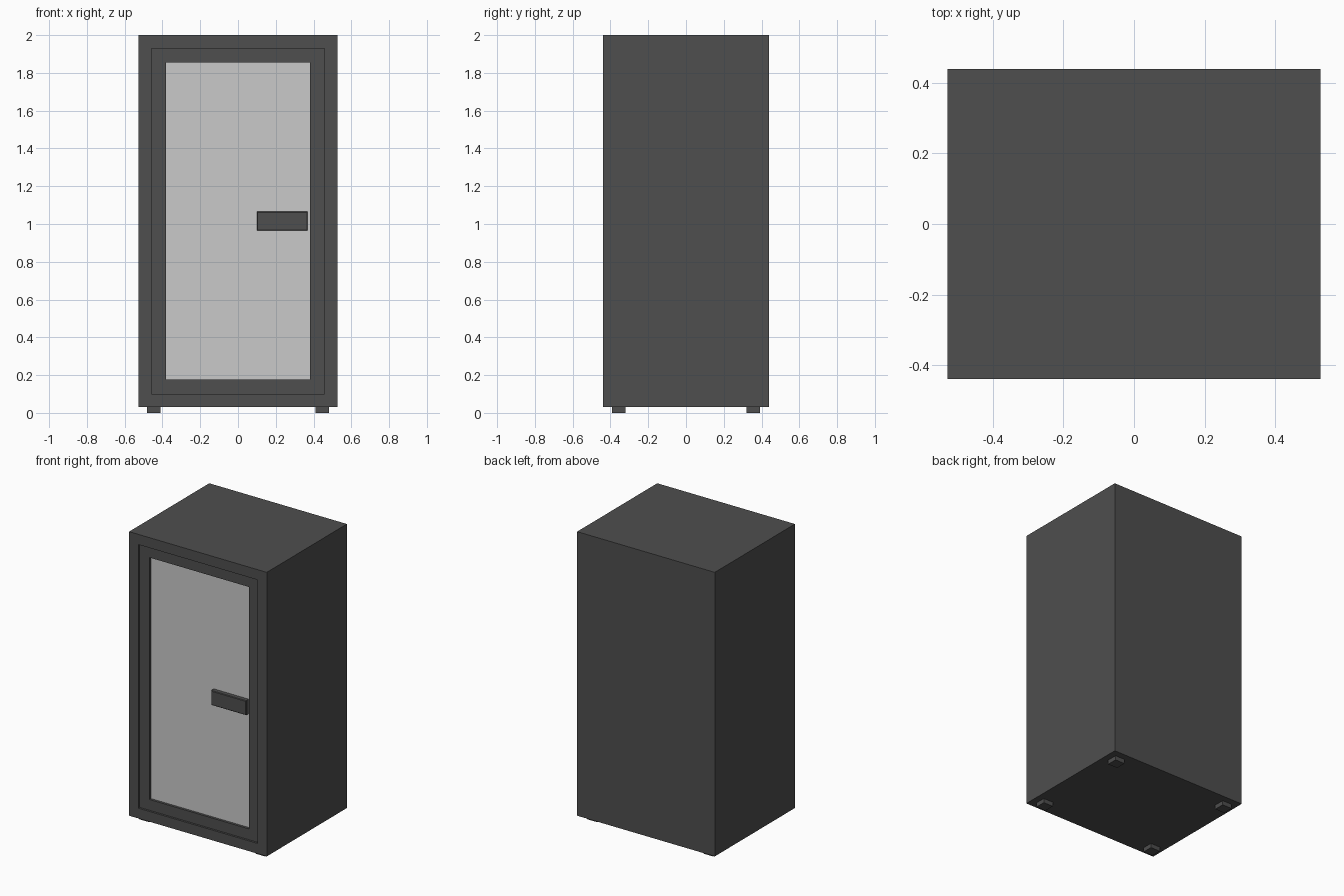
import bpy, bmesh
from mathutils import Vector

if "Cube" in bpy.data.objects:
    bpy.data.objects.remove(bpy.data.objects["Cube"])


def material(name, v):
    m = bpy.data.materials.new(name)
    m.diffuse_color = (v, v, v, 1)
    m.use_nodes = True
    m.node_tree.nodes["Principled BSDF"].inputs["Base Color"].default_value = m.diffuse_color
    return m


DARK = material("charcoal", 0.077)
PANE = material("light_grey_glass", 0.59)


def box(name, lo, hi, mat, edit=None):
    """Axis-aligned box between two corners, with an optional bmesh edit."""
    lo, hi = Vector(lo), Vector(hi)
    bm = bmesh.new()
    bmesh.ops.create_cube(bm, size=1)
    for v in bm.verts:
        v.co = Vector(lo[i] + (v.co[i] + 0.5) * (hi[i] - lo[i]) for i in range(3))
    bm.normal_update()
    if edit:
        edit(bm)
    mesh = bpy.data.meshes.new(name)
    bm.to_mesh(mesh)
    bm.free()
    mesh.materials.append(mat)
    ob = bpy.data.objects.new(name, mesh)
    bpy.context.collection.objects.link(ob)
    return ob


def front_face(bm):
    return next(f for f in bm.faces if f.normal.y < -0.9)


def pocket(border, depth):
    """Recess the front face, leaving a border of the given width."""
    def edit(bm):
        f = front_face(bm)
        bmesh.ops.inset_region(bm, faces=[f], thickness=border, use_even_offset=True)
        new = bmesh.ops.extrude_discrete_faces(bm, faces=[f])["faces"]
        bmesh.ops.translate(bm, verts=new[0].verts[:], vec=(0, depth, 0))
    return edit


W, D = 0.528, 0.439

# cabinet body with shallow door recess
box("cabinet_body", (-W, -D, 0.03), (W, D, 2.0), DARK, pocket(0.071, 0.036))

# door frame, set slightly back from the body front
box("door_frame", (-0.457, -D + 0.014, 0.101), (0.457, -D + 0.036, 1.929), DARK,
    pocket(0.075, 0.021))

# glass pane
box("door_glass", (-0.382, -D + 0.031, 0.176), (0.382, -D + 0.035, 1.854), PANE)


# handle plate with a narrow chamfer round its front
def chamfer(bm):
    bmesh.ops.bevel(bm, geom=front_face(bm).edges[:], offset=0.004,
                    segments=1, affect='EDGES', profile=0.5)


box("door_handle", (0.10, -D, 0.965), (0.368, -D + 0.031, 1.066), DARK, chamfer)

# four square feet
for sx, side in ((-1, "left"), (1, "right")):
    for sy, end in ((-1, "front"), (1, "back")):
        cx, cy = sx * 0.446, sy * 0.356
        box(f"{end}_{side}_foot", (cx - 0.037, cy - 0.037, 0),
            (cx + 0.037, cy + 0.037, 0.03), DARK)
